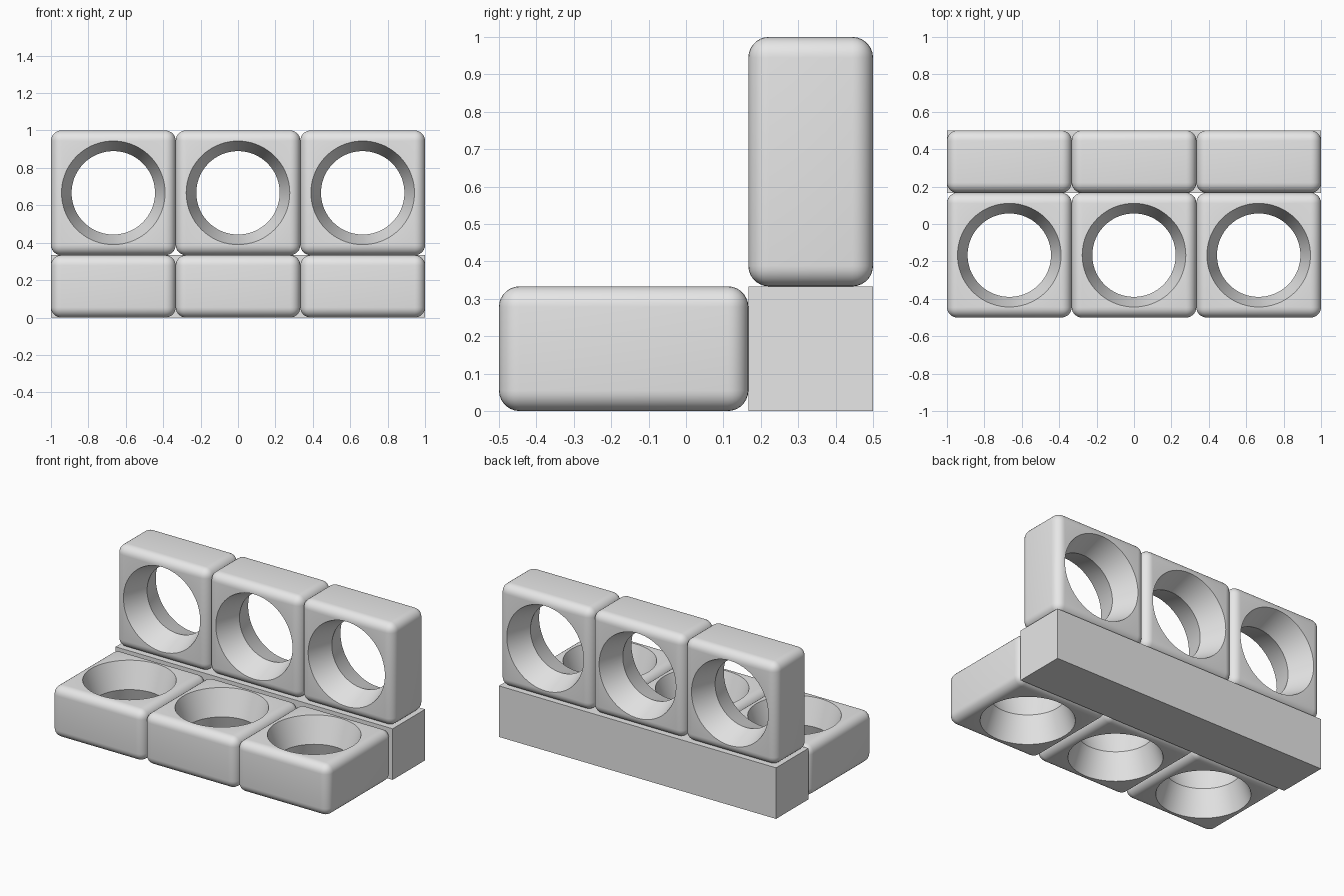
import bpy
import bmesh
import math
from mathutils import Matrix

cube = bpy.data.objects.get("Cube")
if cube:
    bpy.data.objects.remove(cube, do_unlink=True)

SIDE = 2 / 3        # block width and length
THICK = 1 / 3       # block thickness
ROUND = 0.055       # edge rounding
RIM, WAIST = 0.277, 0.223   # hole radius at the faces and in the middle

grey = bpy.data.materials.new("light_grey")
grey.use_nodes = True
colour = (0.8, 0.8, 0.8, 1)
grey.diffuse_color = colour
grey.node_tree.nodes["Principled BSDF"].inputs["Base Color"].default_value = colour


def add_object(name, bm):
    mesh = bpy.data.meshes.new(name)
    bmesh.ops.recalc_face_normals(bm, faces=bm.faces[:])
    bm.to_mesh(mesh)
    bm.free()
    mesh.materials.append(grey)
    obj = bpy.data.objects.new(name, mesh)
    bpy.context.collection.objects.link(obj)
    return obj


def box(size):
    bm = bmesh.new()
    bmesh.ops.create_cube(bm, size=1, matrix=Matrix.Diagonal((*size, 1)))
    return bm


def hourglass(height):
    """Double cone that flares from the waist towards both ends."""
    bm = bmesh.new()
    steps = 72
    end = WAIST + (RIM - WAIST) * height / (THICK / 2)
    rings = []
    for r, z in ((end, -height), (WAIST, 0), (end, height)):
        rings.append([bm.verts.new((r * math.cos(a), r * math.sin(a), z))
                      for a in (math.tau * i / steps for i in range(steps))])
    for low, high in zip(rings, rings[1:]):
        for i in range(steps):
            j = (i + 1) % steps
            bm.faces.new((low[i], low[j], high[j], high[i]))
    bm.faces.new(rings[0])
    bm.faces.new(rings[-1])
    return bm


# Rounded block with a flared hole, reused for every cushion
bm = box((SIDE, SIDE, THICK))
bmesh.ops.bevel(bm, geom=bm.edges[:], offset=ROUND, segments=7,
                profile=0.5, affect='EDGES')
block = add_object("seat_block_1", bm)
cutter = add_object("hole_cutter", hourglass(0.2))
cutter.hide_render = True

cut = block.modifiers.new("hole", 'BOOLEAN')
cut.operation = 'DIFFERENCE'
cut.solver = 'EXACT'
cut.object = cutter
bpy.context.view_layer.update()
depsgraph = bpy.context.evaluated_depsgraph_get()
block_mesh = bpy.data.meshes.new_from_object(block.evaluated_get(depsgraph))
block.modifiers.clear()
block.data = block_mesh
bpy.data.objects.remove(cutter, do_unlink=True)

bpy.ops.object.select_all(action='DESELECT')
block.select_set(True)
bpy.context.view_layer.objects.active = block
bpy.ops.object.shade_smooth_by_angle(angle=math.radians(30))

# Three seat blocks lying flat, three back blocks standing upright
for i in range(3):
    x = (i - 1) * SIDE
    if i == 0:
        seat = block
    else:
        seat = bpy.data.objects.new(f"seat_block_{i + 1}", block.data)
        bpy.context.collection.objects.link(seat)
    seat.location = (x, -0.5 + SIDE / 2, THICK / 2)

    back = bpy.data.objects.new(f"back_block_{i + 1}", block.data)
    bpy.context.collection.objects.link(back)
    back.location = (x, 0.5 - THICK / 2, 1 - SIDE / 2)
    back.rotation_euler.x = math.pi / 2

# Sharp-edged beam under the back blocks
beam = add_object("rear_beam", box((2, THICK, THICK)))
beam.location = (0, 0.5 - THICK / 2, THICK / 2)
